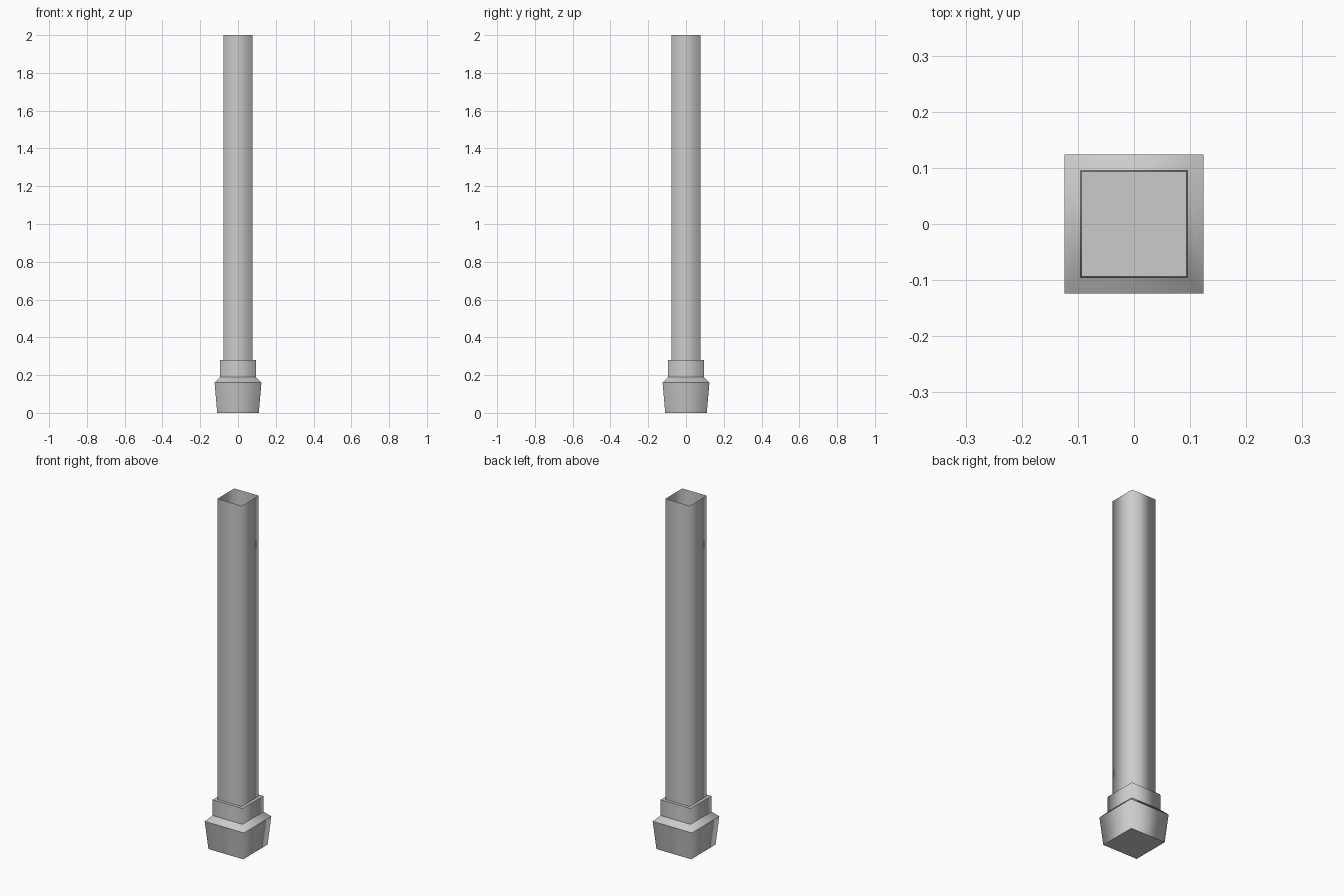
import bpy, bmesh

if "Cube" in bpy.data.objects:
    bpy.data.objects.remove(bpy.data.objects["Cube"])


def square_rings(name, profile, cap_bottom=False, cap_top=False):
    """Stack square rings given as (half width, height) and skin them."""
    bm = bmesh.new()
    rings = [[bm.verts.new((sx * r, sy * r, z))
              for sx, sy in ((-1, -1), (1, -1), (1, 1), (-1, 1))]
             for r, z in profile]
    for low, high in zip(rings, rings[1:]):
        for i in range(4):
            j = (i + 1) % 4
            bm.faces.new((low[i], low[j], high[j], high[i]))
    if cap_bottom:
        bm.faces.new(rings[0][::-1])
    if cap_top:
        bm.faces.new(rings[-1])
    # Shading is soft around the corners, crisp between the tiers
    for f in bm.faces:
        f.smooth = True
    for ring in rings:
        for i in range(4):
            bm.edges.get((ring[i], ring[(i + 1) % 4])).smooth = False
    mesh = bpy.data.meshes.new(name)
    bm.to_mesh(mesh)
    bm.free()
    obj = bpy.data.objects.new(name, mesh)
    bpy.context.collection.objects.link(obj)
    return obj


# Flared foot with chamfered shoulder and collar
square_rings("post_base",
             [(0.11, 0), (0.124, 0.16), (0.095, 0.19), (0.094, 0.28)],
             cap_bottom=True, cap_top=True)

# Thin-walled square shaft, open at the top
square_rings("post_shaft", [(0.077, 0.28), (0.077, 2.0)])
